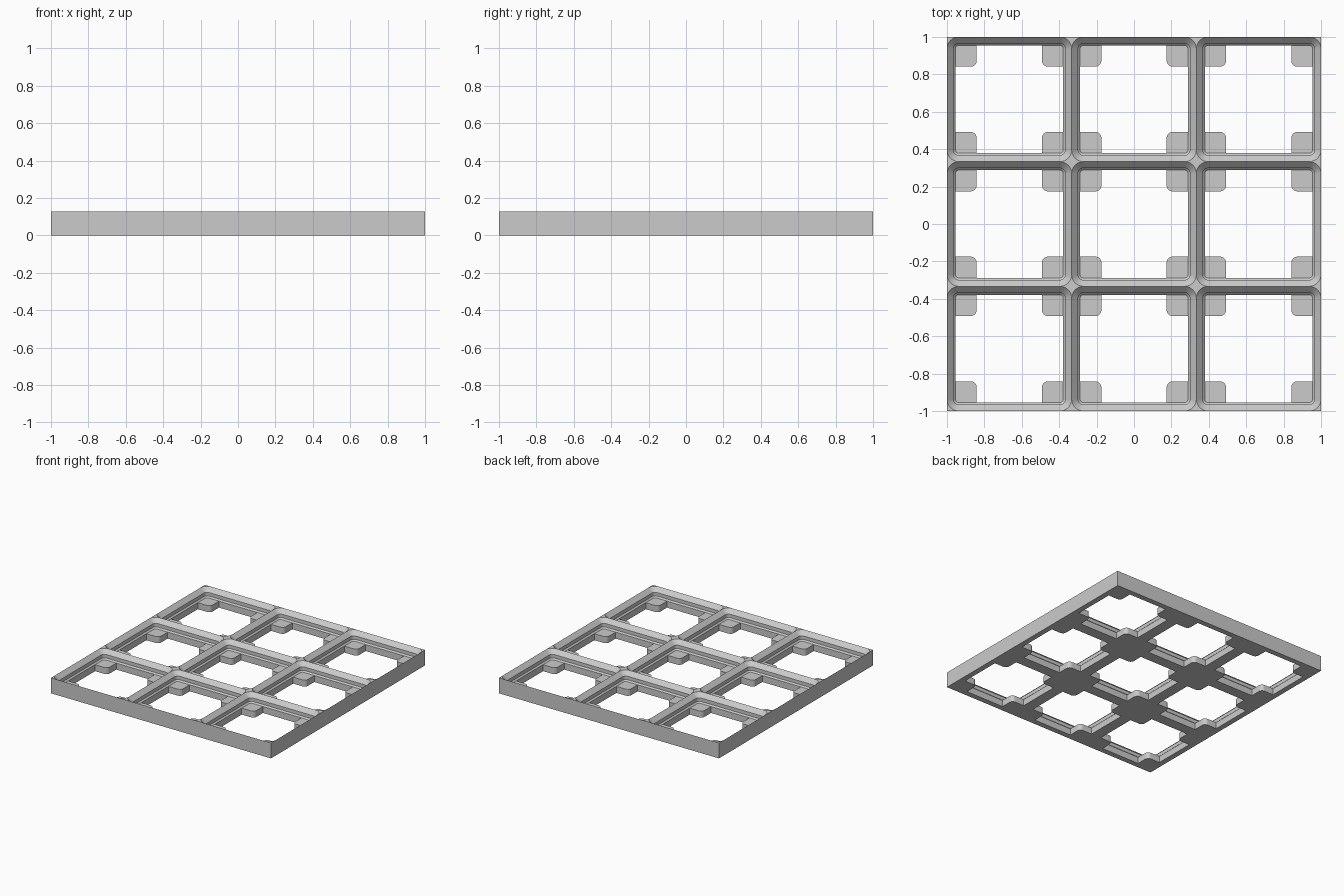
import bpy, bmesh, math
from mathutils import Matrix, Vector

if "Cube" in bpy.data.objects:
    bpy.data.objects.remove(bpy.data.objects["Cube"])

S = 1 / 63             # millimetres to model units
HALF, PAD = 21.0, 11.0   # half a cell, start of the corner pad
H, LEDGE = 8.0, 3.35     # total height, top of corner pads
ARC = 8

# (half opening, corner radius, height) of the socket, from rim to ledge
LEVELS = [(21.0, 4.0, H), (18.85, 1.85, H - 2.15),
          (18.85, 1.85, LEDGE + 0.7), (18.15, 1.15, LEDGE)]


def arc(cx, cy, r, a0, a1, z):
    steps = [math.radians(a0 + (a1 - a0) * i / ARC) for i in range(ARC + 1)]
    return [(cx + r * math.cos(a), cy + r * math.sin(a), z) for a in steps]


def ring(h, r, z):
    """Quarter of a rounded square, from the x axis to the y axis."""
    return [(h, 0, z), (h, PAD, z), *arc(h - r, h - r, r, 0, 90, z), (PAD, h, z), (0, h, z)]


def pad_edge(z):
    """Inner outline of a corner pad with a rounded tip."""
    h = LEVELS[-1][0]
    return [(h, PAD, z), *arc(PAD + 2, PAD + 2, 2, 270, 180, z), (PAD, h, z)]


def quarter_cell(bm, move, outer_x, outer_y):
    def face(points):
        bm.faces.new([bm.verts.new(move @ Vector(p)) for p in points])

    def strip(a, b):
        for i in range(len(a) - 1):
            face([a[i], a[i + 1], b[i + 1], b[i]])

    # stepped socket walls
    rings = [ring(*level) for level in LEVELS]
    for a, b in zip(rings, rings[1:]):
        strip(a, b)
    # flat corner of the rim
    top = rings[0]
    face([(HALF, HALF, H)] + top[2:-2][::-1])
    # ledge on the pad
    face(rings[-1][1:-1] + pad_edge(LEDGE)[1:-1][::-1])
    # through hole walls
    h = LEVELS[-1][0]
    hole = [[(h, 0, z), *pad_edge(z), (0, h, z)] for z in (LEDGE, 0)]
    strip(*hole)
    # underside
    face([(HALF, 0, 0), (HALF, HALF, 0), (0, HALF, 0)] + hole[1][::-1])
    # outer walls
    if outer_x:
        face([(HALF, HALF, 0), (HALF, 0, 0)] + top[:3] + [(HALF, HALF, H)])
    if outer_y:
        face([(HALF, HALF, 0), (0, HALF, 0)] + top[-3:][::-1] + [(HALF, HALF, H)])


bm = bmesh.new()
for cx in (-1, 0, 1):
    for cy in (-1, 0, 1):
        for k in range(4):
            turn = Matrix.Rotation(k * math.pi / 2, 4, 'Z')
            move = Matrix.Scale(S, 4) @ Matrix.Translation((cx * 42, cy * 42, 0)) @ turn
            # does this quarter's local x or y side lie on the border?
            dx, dy = turn @ Vector((1, 0, 0)), turn @ Vector((0, 1, 0))
            cell = Vector((cx, cy, 0))
            quarter_cell(bm, move, cell.dot(dx) > 0.5, cell.dot(dy) > 0.5)
bmesh.ops.remove_doubles(bm, verts=bm.verts, dist=1e-4)
bmesh.ops.recalc_face_normals(bm, faces=bm.faces)

mesh = bpy.data.meshes.new("grid_baseplate")
bm.to_mesh(mesh)
bm.free()
plate = bpy.data.objects.new("grid_baseplate", mesh)
bpy.context.collection.objects.link(plate)

grey = bpy.data.materials.new("light_grey")
grey.diffuse_color = (0.6, 0.6, 0.6, 1)
grey.use_nodes = True
grey.node_tree.nodes["Principled BSDF"].inputs["Base Color"].default_value = grey.diffuse_color
mesh.materials.append(grey)

bpy.context.view_layer.objects.active = plate
plate.select_set(True)
bpy.ops.object.shade_smooth_by_angle(angle=math.radians(30))
